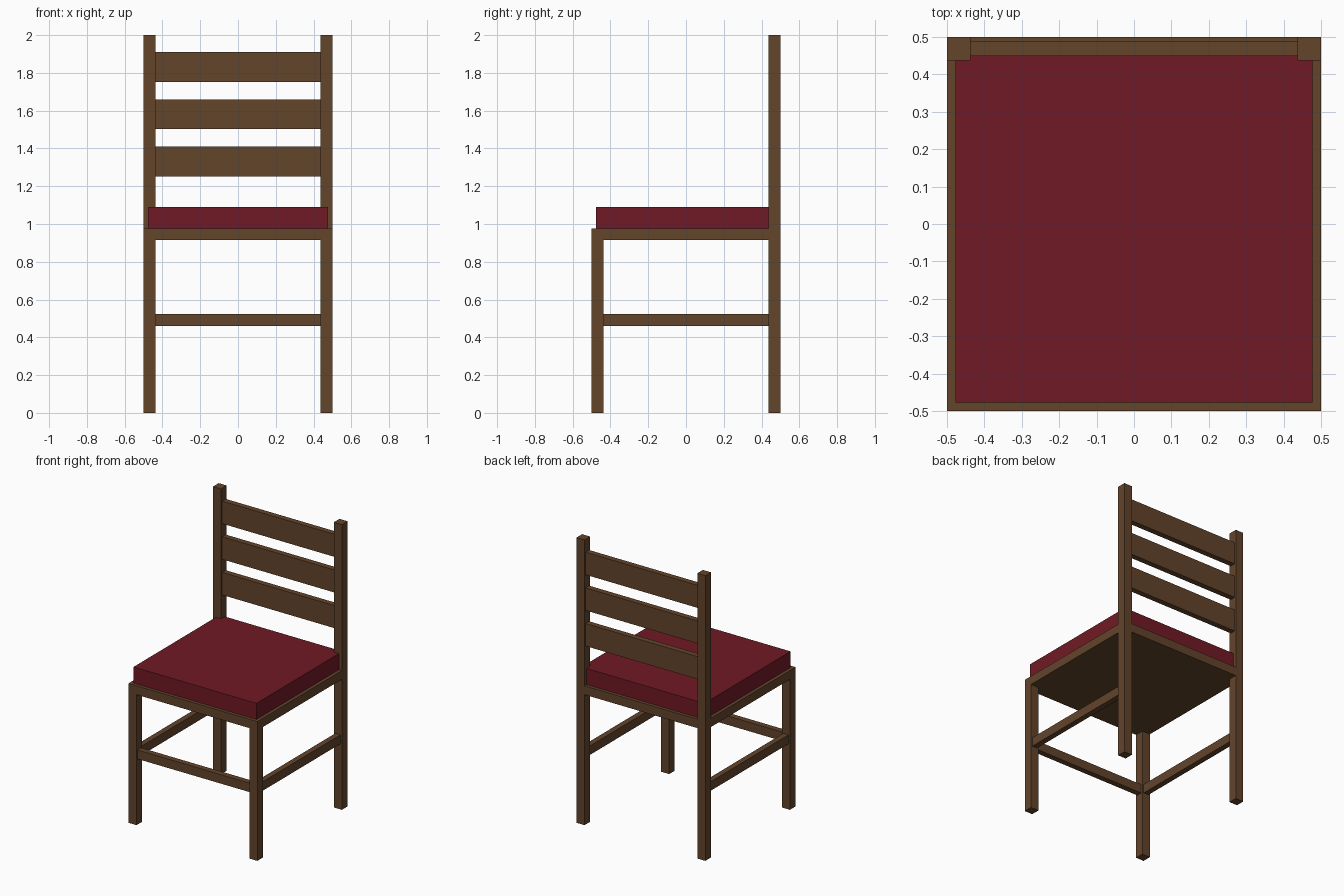
import bpy

if "Cube" in bpy.data.objects:
    bpy.data.objects.remove(bpy.data.objects["Cube"])


def material(name, color):
    m = bpy.data.materials.new(name)
    m.diffuse_color = color
    m.use_nodes = True
    m.node_tree.nodes["Principled BSDF"].inputs["Base Color"].default_value = m.diffuse_color
    return m


wood = material("wood", (0.125, 0.058, 0.024, 1))
fabric = material("red_fabric", (0.16, 0.01, 0.018, 1))


def box(name, x, y, z, mat=wood):
    """Box from (min, max) ranges along each axis."""
    bpy.ops.mesh.primitive_cube_add(
        size=1, location=[(a + b) / 2 for a, b in (x, y, z)])
    ob = bpy.context.object
    ob.name = name
    ob.scale = [b - a for a, b in (x, y, z)]
    bpy.ops.object.transform_apply(location=False, rotation=False, scale=True)
    ob.data.materials.append(mat)
    return ob


OUT, IN = 0.5, 0.4375          # outer and inner faces of the legs
RAIL_IN, RAIL_OUT = 0.449, 0.489  # thin rails centred in the legs
SEAT_Z = (0.915, 0.977)
RAIL_Z = (0.46, 0.523)

# Legs and side stretchers, mirrored left and right
for side, s in (("left", -1), ("right", 1)):
    leg_x = sorted((s * IN, s * OUT))
    rail_x = sorted((s * RAIL_IN, s * RAIL_OUT))
    box(f"front_leg_{side}", leg_x, (-OUT, -IN), (0, SEAT_Z[0]))
    box(f"back_post_{side}", leg_x, (IN, OUT), (0, 2))
    box(f"side_stretcher_{side}", rail_x, (-IN, IN), RAIL_Z)

# Front stretcher
box("front_stretcher", (-IN, IN), (-RAIL_OUT, -RAIL_IN), RAIL_Z)

# Seat board and cushion
box("seat_board", (-OUT, OUT), (-OUT, OUT), SEAT_Z)
box("seat_cushion", (-0.477, 0.477), (-0.477, 0.477), (SEAT_Z[1], 1.09), fabric)

# Backrest slats
for i in range(3):
    z = 1.252 + 0.25 * i
    box(f"back_slat_{i + 1}", (-IN, IN), (RAIL_IN, RAIL_OUT), (z, z + 0.158))
